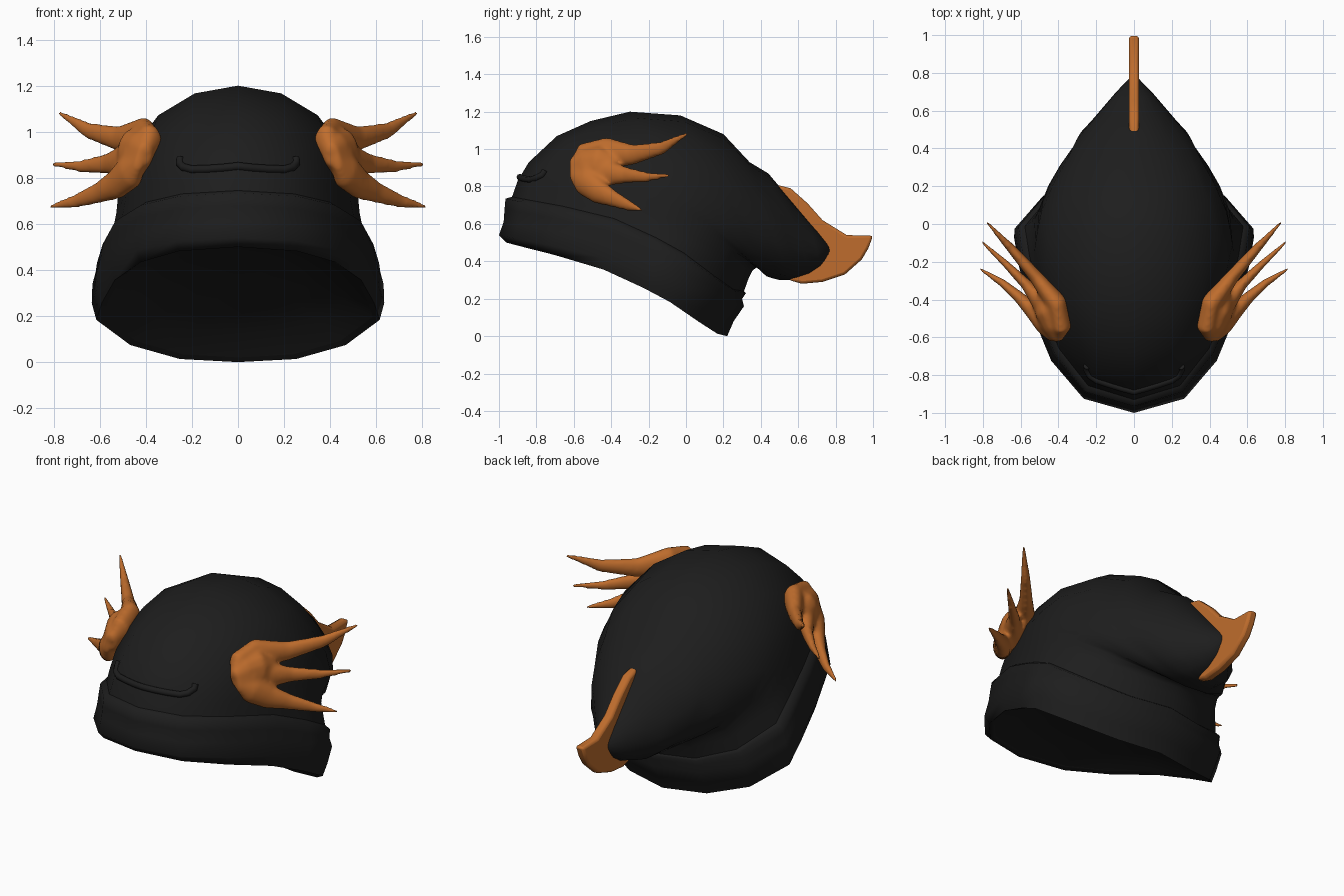
import bpy, bmesh, math
from mathutils import Vector, Matrix
from mathutils.bvhtree import BVHTree

if "Cube" in bpy.data.objects:
    bpy.data.objects.remove(bpy.data.objects["Cube"])


def material(name, rgb):
    m = bpy.data.materials.new(name)
    m.diffuse_color = (*rgb, 1)
    m.use_nodes = True
    m.node_tree.nodes["Principled BSDF"].inputs["Base Color"].default_value = m.diffuse_color
    return m


CHARCOAL = material("charcoal knit", (0.0125, 0.0125, 0.0125))
ORANGE = material("orange felt", (0.52, 0.152, 0.026))


def make_object(name, bm, mat, angle=60):
    bmesh.ops.recalc_face_normals(bm, faces=bm.faces)
    me = bpy.data.meshes.new(name)
    bm.to_mesh(me)
    bm.free()
    me.materials.append(mat)
    ob = bpy.data.objects.new(name, me)
    bpy.context.collection.objects.link(ob)
    bpy.ops.object.select_all(action='DESELECT')
    ob.select_set(True)
    bpy.context.view_layer.objects.active = ob
    bpy.ops.object.shade_smooth_by_angle(angle=math.radians(angle))
    return ob


def loft(bm, rings, cap_start=False, cap_end=False):
    loops = [[bm.verts.new(p) for p in r] for r in rings]
    n = len(loops[0])
    for a, b in zip(loops, loops[1:]):
        for i in range(n):
            j = (i + 1) % n
            bm.faces.new((a[i], a[j], b[j], b[i]))
    if cap_start:
        bm.faces.new(loops[0])
    if cap_end:
        bm.faces.new(loops[-1])


# Hat rings: 16 sides, blended between an ellipse and an egg that is wide at the back
EGG = [(0, 0), (.06, .42), (.22, .69), (.44, .87), (.62, .96),
       (.74, 1), (.875, .76), (.955, .41), (1, 0)]
ELL = [((1 - math.cos(k * math.pi / 8)) / 2, math.sin(k * math.pi / 8)) for k in range(9)]
LIFT = [0, .15, .57, 1, .9, .7, .15, -.12, 0]


def hat_ring(ay, az, by, bz, width, egg, bow):
    half = []
    for (u0, w0), (u1, w1), lift in zip(ELL, EGG, LIFT):
        u, w = u0 + (u1 - u0) * egg, w0 + (w1 - w0) * egg
        half.append((w * width, ay + (by - ay) * u, az + (bz - az) * u + lift * bow))
    return half + [(-x, y, z) for x, y, z in half[-2:0:-1]]


# Crown and drooping back: front point, back point, half width, egg amount, bow
BODY = [(-.93, .745, .31, .24, .578, 1, .106),
        (-.90, .83, .335, .31, .558, .85, .085),
        (-.84, .93, .355, .35, .542, .65, .06),
        (-.69, 1.07, .38, .37, .53, .4, .03),
        (-.51, 1.15, .40, .35, .515, .2, .01),
        (-.30, 1.20, .43, .32, .49, 0, 0),
        (-.03, 1.18, .46, .31, .425, 0, 0),
        (.20, 1.08, .50, .30, .35, 0, 0),
        (.34, .93, .55, .30, .305, 0, 0),
        (.44, .87, .60, .31, .24, 0, 0),
        (.55, .74, .66, .33, .17, 0, 0),
        (.66, .61, .72, .37, .10, 0, 0),
        (.775, .48, .775, .44, .02, 0, 0)]
bm = bmesh.new()
loft(bm, [hat_ring(*r) for r in BODY], cap_end=True)
surface = BVHTree.FromBMesh(bm)
make_object("hat_body", bm, CHARCOAL, 80)

# Folded brim band
BAND = [(-.93, .51, .20, .02, .585),
        (-.96, .50, .22, .00, .615),
        (-1.0, .54, .255, .08, .635),
        (-.975, .61, .31, .16, .632),
        (-.97, .68, .30, .20, .618),
        (-.965, .735, .32, .23, .612),
        (-.93, .745, .31, .24, .578)]
bm = bmesh.new()
loft(bm, [hat_ring(*r, 1, .07 + .006 * i) for i, r in enumerate(BAND)])
make_object("brim_band", bm, CHARCOAL, 80)

# Lining: shallow dome closing the opening
rim = [Vector(p) for p in hat_ring(*BAND[0], 1, .07)]
mid = sum(rim, Vector()) / len(rim)
up = Vector((0, .4, .92))
bm = bmesh.new()
loft(bm, [[mid + (p - mid) * s + up * h for p in rim]
          for s, h in ((1, 0), (.8, .06), (.5, .1), (.2, .115))], cap_end=True)
make_object("lining", bm, CHARCOAL, 80)


def on_front(x, z):
    hit, normal, _, _ = surface.ray_cast(Vector((x, -3, z)), Vector((0, 1, 0)))
    if normal.y > 0:
        normal = -normal
    return hit, normal


# Eyes: oval buttons with a steep rim, leaning towards the middle
for side, label in ((1, "right"), (-1, "left")):
    hit, normal = on_front(side * .255, .96)
    x_axis = Vector((0, 0, 1)).cross(normal).normalized()
    y_axis = normal.cross(x_axis)
    rot = Matrix((x_axis, y_axis, normal)).transposed().to_4x4()
    bm = bmesh.new()
    loft(bm, [[(.045 * s * math.cos(k * math.tau / 16),
                .07 * s * math.sin(k * math.tau / 16), h) for k in range(16)]
              for s, h in ((1, -.03), (1, .016), (.88, .026), (.5, .032))], True, True)
    bm.transform(Matrix.Translation(hit) @ rot @ Matrix.Rotation(side * .15, 4, 'Z'))
    make_object(label + "_eye", bm, CHARCOAL)


def tube(bm, path, flat=1.0, sides=10):
    pts = [Vector(p[:3]) for p in path]
    rings = []
    for i, p in enumerate(pts):
        t = (pts[min(i + 1, len(pts) - 1)] - pts[max(i - 1, 0)]).normalized()
        a = t.cross(Vector((0, 0, 1))).normalized()
        b = a.cross(t)
        r = path[i][3]
        rings.append([p + a * math.cos(k * math.tau / sides) * r * flat
                      + b * math.sin(k * math.tau / sides) * r for k in range(sides)])
    loft(bm, rings, True, True)


# Mouth: rolled cord along the front
half = [(.25, .885), (.252, .862), (.235, .845), (.2, .836), (.13, .838), (.06, .843)]
line = [(-x, z) for x, z in half] + [(0, .85)] + half[::-1]
bm = bmesh.new()
tube(bm, [(*on_front(x, z)[0], .018) for x, z in line], sides=8)
make_object("mouth", bm, CHARCOAL)

# Gills: three tapering prongs and a palm fused together, mirrored
PRONGS = [
    [(.40, -.61, .90, .03), (.385, -.54, .95, .085), (.41, -.42, .98, .085),
     (.52, -.28, .97, .055), (.65, -.13, 1.005, .037), (.78, .01, 1.085, .012)],
    [(.42, -.62, .88, .03), (.45, -.53, .88, .08), (.485, -.43, .875, .075),
     (.57, -.32, .86, .045), (.68, -.21, .85, .03), (.81, -.09, .858, .012)],
    [(.43, -.61, .87, .03), (.465, -.54, .83, .08), (.53, -.465, .77, .067),
     (.605, -.39, .735, .047), (.70, -.31, .70, .032), (.82, -.235, .673, .012)],
    [(.40, -.615, .90, .05), (.42, -.55, .91, .09), (.45, -.46, .905, .115),
     (.49, -.37, .90, .06)]]
for side, label in ((1, "right"), (-1, "left")):
    bm = bmesh.new()
    for path in PRONGS:
        tube(bm, path, flat=.68, sides=12)
    bm.transform(Matrix.Diagonal((side, 1, 1, 1)))
    ob = make_object(label + "_gill", bm, ORANGE)
    fuse = ob.modifiers.new("fuse", 'REMESH')
    fuse.mode, fuse.voxel_size, fuse.use_smooth_shade = 'VOXEL', .011, True
    soft = ob.modifiers.new("soften", 'SMOOTH')
    soft.factor, soft.iterations = .5, 12

# Tail fin: thin upright plate wrapped around the drooping tip
FIN = [(.48, .81), (.56, .79), (.65, .71), (.73, .62), (.86, .54), (1.0, .537),
       (.975, .47), (.94, .41), (.85, .33), (.73, .29), (.62, .28), (.55, .30),
       (.66, .38), (.72, .46), (.62, .60)]
bm = bmesh.new()
face = bm.faces.new([bm.verts.new((-.027, y, z)) for y, z in FIN])
ext = bmesh.ops.extrude_face_region(bm, geom=[face])
bmesh.ops.translate(bm, vec=(.054, 0, 0),
                    verts=[g for g in ext["geom"] if isinstance(g, bmesh.types.BMVert)])
fin = make_object("tail_fin", bm, ORANGE, 40)
bevel = fin.modifiers.new("round_edges", 'BEVEL')
bevel.width, bevel.segments, bevel.limit_method = .014, 2, 'ANGLE'
bevel.angle_limit = math.radians(60)
